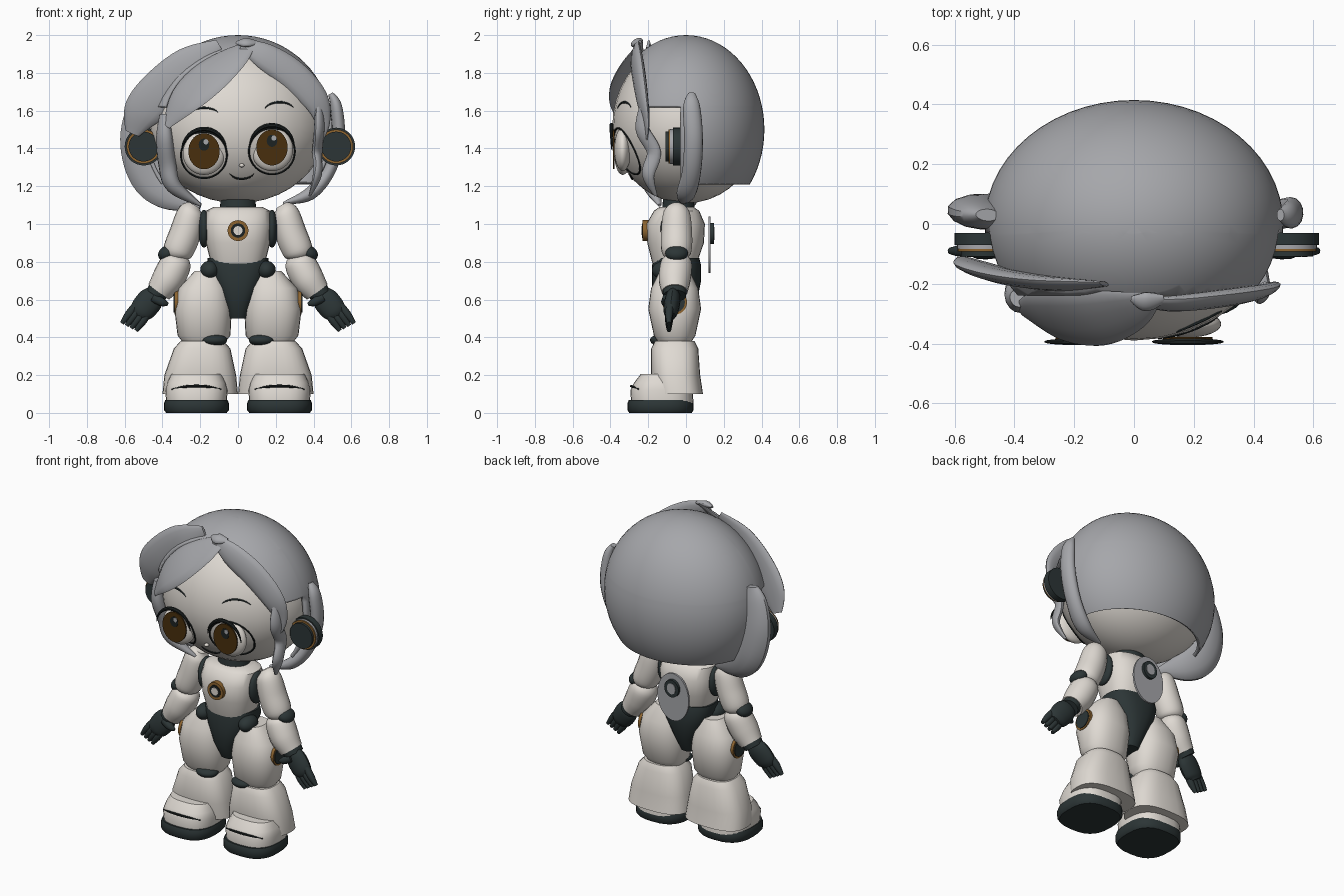
import bpy, bmesh
from math import sin, cos, pi, radians, copysign, sqrt
from mathutils import Vector, Matrix

if "Cube" in bpy.data.objects:
    bpy.data.objects.remove(bpy.data.objects["Cube"])


def material(name, r, g, b):
    m = bpy.data.materials.new(name)
    m.use_nodes = True
    m.diffuse_color = (r, g, b, 1)
    m.node_tree.nodes["Principled BSDF"].inputs["Base Color"].default_value = (r, g, b, 1)
    return m


shell = material("warm white shell", .74, .7, .65)
grey = material("grey hair", .38, .385, .405)
dark = material("dark slate", .025, .036, .037)
gold = material("bronze", .27, .13, .03)
amber = material("dark amber iris", .065, .028, .004)
ink = material("dark ink", .012, .016, .016)
HEAD = Vector((0, 0, 1.5))


def finish(bm, name, mat, angle=40):
    bmesh.ops.recalc_face_normals(bm, faces=bm.faces)
    for f in bm.faces:
        f.smooth = True
    for e in bm.edges:
        e.smooth = e.calc_face_angle(0) < radians(angle)
    mesh = bpy.data.meshes.new(name)
    bm.to_mesh(mesh)
    bm.free()
    mesh.materials.append(mat)
    obj = bpy.data.objects.new(name, mesh)
    bpy.context.collection.objects.link(obj)
    return obj


def skin(name, mat, rings):
    bm = bmesh.new()
    rows = [[bm.verts.new(p) for p in ring] for ring in rings]
    n = len(rows[0])
    for a, b in zip(rows, rows[1:]):
        for i in range(n):
            j = (i + 1) % n
            bm.faces.new((a[i], a[j], b[j], b[i]))
    bm.faces.new(rows[0])
    bm.faces.new(rows[-1])
    return finish(bm, name, mat)


def loft(name, mat, sections, n=28, power=.8):
    """Stack of rounded sections: z, centre x, centre y, radius x, radius y."""
    def soft(v):
        return copysign(abs(v) ** power, v)
    return skin(name, mat, [[(cx + rx * soft(cos(2 * pi * i / n)), cy + ry * soft(sin(2 * pi * i / n)), z)
                             for i in range(n)] for z, cx, cy, rx, ry in sections])


def spline(path, steps):
    out, last = [], len(path) - 1
    for i in range(last):
        quad = [path[max(0, min(last, i + k))] for k in (-1, 0, 1, 2)]
        for s in range(steps):
            t = s / steps
            out.append([b + .5 * t * (c - a + t * (2 * a - 5 * b + 4 * c - d + t * (3 * (b - c) + d - a)))
                        for a, b, c, d in zip(*quad)])
    return out + [list(path[-1])]


def sweep(name, mat, path, flat=1, centre=HEAD, n=14, steps=6):
    """Tapered tube along x, y, z, half width; flat scales its thickness."""
    pts = spline(path, steps)
    rings = []
    for i, p in enumerate(pts):
        pos = Vector(p[:3])
        tan = (Vector(pts[min(i + 1, len(pts) - 1)][:3]) - Vector(pts[max(i - 1, 0)][:3])).normalized()
        out = pos - Vector(centre)
        out = (out - tan * out.dot(tan)).normalized()
        side = tan.cross(out)
        w = max(p[3], .002)
        rings.append([pos + side * w * cos(2 * pi * k / n) + out * w * flat * sin(2 * pi * k / n)
                      for k in range(n)])
    return skin(name, mat, rings)


def ball(name, mat, loc, size, tilt=0):
    bm = bmesh.new()
    m = Matrix.Translation(loc) @ Matrix.Rotation(tilt, 4, 'Y') @ Matrix.Diagonal((*size, 1))
    bmesh.ops.create_uvsphere(bm, u_segments=32, v_segments=20, radius=1, matrix=m)
    return finish(bm, name, mat)


def disc(name, mat, loc, axis, rx, rz, depth):
    bm = bmesh.new()
    turn = Matrix.Rotation(pi / 2, 4, 'X' if axis == 'Y' else 'Y')
    m = Matrix.Translation(loc) @ turn @ Matrix.Diagonal((rx, rz, depth, 1))
    bmesh.ops.create_cone(bm, cap_ends=True, segments=36, radius1=1, radius2=1, depth=1, matrix=m)
    return finish(bm, name, mat)


def face_y(x, z):
    height = (z - 1.52) / (.44 if z > 1.52 else .41)
    return -.39 * sqrt(1 - (x / .47) ** 2 - height ** 2)


def arc(name, mat, x, z, rx, rz, start, end, thick, tip=1, y=None):
    """Line bent round an ellipse, lying on the face or at a fixed depth."""
    path = []
    for i in range(17):
        a = radians(start + (end - start) * i / 16)
        px, pz = x + rx * cos(a), z + rz * sin(a)
        w = thick * (tip + (1 - tip) * sin(pi * i / 16))
        path.append((px, face_y(px, pz) if y is None else y, pz, w))
    return sweep(name, mat, path, centre=(x, 0, z), n=8, steps=3)


# Head: one sphere, stretched differently above and below its middle
head = ball("head", shell, (0, 0, 0), (.47, .39, 1))
for v in head.data.vertices:
    v.co.z = 1.52 + v.co.z * (.44 if v.co.z > 0 else .41)

# Hair cap: ellipsoid opened for the face, temples and nape
bm = bmesh.new()
bmesh.ops.create_uvsphere(bm, u_segments=56, v_segments=36, radius=1,
                          matrix=Matrix.Translation(HEAD) @ Matrix.Diagonal((.5, .415, .5, 1)))
FRONT, TEMPLE, BROW, NAPE = -.24, -.03, 1.62, 1.21
for co, no in (((0, FRONT, 0), (0, 1, 0)), ((0, TEMPLE, 0), (0, 1, 0)),
               ((0, 0, BROW), (0, 0, 1)), ((0, 0, NAPE), (0, 0, 1))):
    bmesh.ops.bisect_plane(bm, geom=bm.verts[:] + bm.edges[:] + bm.faces[:], plane_co=co, plane_no=no)
gone = []
for f in bm.faces:
    c = f.calc_center_median()
    if c.z < NAPE or c.y < FRONT or (c.y < TEMPLE and c.z < BROW):
        gone.append(f)
bmesh.ops.delete(bm, geom=gone, context='FACES')
cap = finish(bm, "hair_cap", grey)
thicken = cap.modifiers.new("thickness", 'SOLIDIFY')
thicken.thickness = .02

# Hair locks
sweep("right_front_bang", grey, [(.08, -.24, 1.96, .02), (-.02, -.285, 1.88, .09), (-.16, -.315, 1.77, .13),
                                 (-.29, -.31, 1.65, .11), (-.38, -.29, 1.52, .03)], .2)
sweep("right_outer_bang", grey, [(-.1, -.2, 1.95, .03), (-.26, -.2, 1.85, .09), (-.41, -.18, 1.71, .11),
                                 (-.51, -.15, 1.59, .1), (-.56, -.12, 1.48, .04)], .25, (-.35, 1, 1.6))
sweep("left_bang", grey, [(.02, -.26, 1.95, .03), (.14, -.265, 1.89, .07), (.29, -.25, 1.79, .08),
                          (.41, -.23, 1.66, .07), (.45, -.21, 1.54, .04), (.44, -.21, 1.44, .01)],
      .35, (.1, 1, 1.6))
sweep("parting_tuft", grey, [(-.01, -.25, 1.96, .01), (.04, -.26, 1.96, .035), (.1, -.25, 1.96, .015)], .6)
sweep("left_temple_lock", grey, [(.43, -.22, 1.62, .03), (.43, -.23, 1.5, .04), (.42, -.17, 1.38, .04),
                                 (.42, -.2, 1.26, .035), (.38, -.16, 1.15, .01)], .6)
sweep("right_temple_lock", grey, [(-.39, -.25, 1.58, .03), (-.39, -.25, 1.46, .05), (-.375, -.2, 1.32, .055),
                                  (-.34, -.18, 1.2, .05), (-.2, -.14, 1.1, .01)], .8)
sweep("left_side_lock", grey, [(.49, .03, 1.69, .02), (.52, .03, 1.62, .045), (.53, .04, 1.45, .05),
                               (.48, .03, 1.28, .05), (.38, 0, 1.16, .05), (.24, -.02, 1.11, .01)], .7)
sweep("right_side_lock", grey, [(-.49, .03, 1.69, .02), (-.505, .03, 1.6, .045), (-.51, .04, 1.43, .058),
                                (-.46, .04, 1.26, .058), (-.36, .02, 1.16, .045), (-.2, -.02, 1.09, .01)], 2)

# Small face features
ball("nose", shell, (.02, -.345, 1.31), (.014, .014, .01))
arc("mouth", ink, .02, 1.285, .07, .046, 205, 335, .006, .3)
arc("left_brow", dark, .22, 1.59, .085, .055, 30, 155, .006, .3)
arc("right_brow", dark, -.18, 1.57, .085, .045, 30, 155, .006, .3)

# Neck, torso, chest light, pelvis and back plate
loft("neck", dark, [(1.04, 0, -.04, .1, .09), (1.15, 0, -.04, .09, .08)], power=1)
loft("torso", shell, [(.73, 0, -.06, .12, .1), (.8, 0, -.06, .145, .12), (.9, 0, -.055, .17, .15),
                      (1, 0, -.055, .18, .155), (1.07, 0, -.05, .17, .12), (1.09, 0, -.05, .13, .09)])
disc("chest_light_rim", gold, (0, -.21, .965), 'Y', .055, .055, .04)
disc("chest_light_band", ink, (0, -.23, .965), 'Y', .038, .038, .006)
disc("chest_light_lens", shell, (0, -.232, .965), 'Y', .024, .024, .008)
loft("pelvis", dark, [(.5, 0, -.06, .05, .07), (.6, 0, -.06, .085, .12), (.7, 0, -.05, .14, .13),
                      (.78, 0, -.05, .165, .13), (.82, 0, -.05, .16, .12)])
disc("back_plate", grey, (0, .125, .89), 'Y', .11, .15, .012)
disc("back_hub", dark, (0, .138, .95), 'Y', .05, .055, .02)
disc("back_hub_centre", grey, (0, .147, .95), 'Y', .03, .034, .008)

for s, label in ((1, "left_"), (-1, "right_")):
    # Eye: bulging white, iris, pupil, highlight, lash and outline
    ex, ez = s * .18, 1.395 + s * .01
    ball(label + "eye_white", shell, (ex, -.335, ez - .01), (.112, .045, .115))
    disc(label + "iris", amber, (ex, -.382, ez), 'Y', .083, .095, .008)
    disc(label + "pupil", ink, (ex, -.386, ez + .035), 'Y', .028, .032, .004)
    disc(label + "eye_highlight", grey, (ex + .01, -.389, ez + .05), 'Y', .013, .014, .003)
    arc(label + "lash", ink, ex, ez, .118, .118, 5, 175, .012, .2, -.394)
    arc(label + "eye_outline", ink, ex, ez - .02, .122, .122, 0, 360, .005)

    # Ear piece: stacked discs that face the front
    for part, mat, y, r, depth in (("back", dark, -.05, .1, .04), ("spacer", grey, -.077, .092, .014),
                                   ("ring", gold, -.088, .09, .008), ("front", dark, -.1, .079, .016)):
        disc(label + "ear_" + part, mat, (.01 + s * .51, y, 1.41), 'Y', r, r, depth)

    # Arm
    ball(label + "shoulder_joint", dark, (s * .18, -.06, .975), (.032, .075, .1))
    hub = (s * .3, .6, .8)
    sweep(label + "upper_arm", shell, [(s * .23, -.05, 1.1, .03), (s * .25, -.05, 1.06, .07),
          (s * .28, -.05, .95, .083), (s * .32, -.05, .85, .078), (s * .33, -.05, .81, .04)], centre=hub, n=18)
    ball(label + "elbow", dark, (s * .375, -.05, .845), (.05, .06, .04), s * .5)
    sweep(label + "forearm", shell, [(s * .31, -.05, .84, .04), (s * .325, -.05, .8, .08),
          (s * .37, -.06, .71, .085), (s * .42, -.06, .64, .068)], centre=hub, n=18)
    sweep(label + "cuff", dark, [(s * .415, -.06, .655, .06), (s * .44, -.06, .62, .055)], 1.1, hub)
    sweep(label + "palm", dark, [(s * .42, -.06, .64, .04), (s * .46, -.07, .6, .068),
          (s * .51, -.08, .54, .065), (s * .53, -.08, .51, .04)], .6, hub)
    for k in range(4):
        sweep(label + "finger_" + str(k + 1), dark,
              [(s * (.475 + .022 * k), -.085, .53 + .013 * k, .02), (s * (.505 + .024 * k), -.09, .485 + .013 * k, .021),
               (s * (.54 + .025 * k), -.09, .435 + .013 * k, .011)], centre=hub, n=10)
    sweep(label + "thumb", dark, [(s * .45, -.1, .61, .025), (s * .4, -.11, .585, .022),
          (s * .37, -.11, .575, .008)], centre=hub, n=10)

    # Leg
    ball(label + "hip_joint", dark, (s * .15, -.11, .755), (.05, .07, .05))
    loft(label + "thigh", shell, [(.37, s * .18, -.06, .11, .085), (.41, s * .18, -.06, .14, .11),
         (.55, s * .185, -.06, .152, .14), (.66, s * .18, -.06, .135, .125), (.75, s * .16, -.06, .07, .08)], power=.85)
    disc(label + "thigh_rim", gold, (s * .327, -.06, .585), 'X', .065, .065, .018)
    disc(label + "thigh_hub", dark, (s * .335, -.06, .585), 'X', .054, .054, .012)
    ball(label + "knee", dark, (s * .125, -.13, .385), (.068, .06, .032))
    loft(label + "shin", shell, [(.1, s * .2, -.04, .2, .13), (.2, s * .2, -.055, .19, .13),
         (.34, s * .19, -.06, .15, .125), (.38, s * .19, -.06, .115, .105)], power=.75)

    # Shoe
    fx = s * .22
    loft(label + "shoe_upper", shell, [(.05, fx, -.125, .16, .165), (.12, fx, -.13, .165, .165),
         (.16, fx, -.125, .155, .15), (.205, fx, -.12, .135, .12)], power=.75)
    loft(label + "shoe_sole", dark, [(0, fx, -.135, .16, .165), (.015, fx, -.135, .172, .175),
         (.05, fx, -.135, .172, .175), (.068, fx, -.135, .165, .168)], power=.75)
    sweep(label + "shoe_stripe", ink, [(fx - .13, -.25, .125, .004), (fx - .05, -.285, .14, .007),
          (fx + .05, -.285, .14, .007), (fx + .13, -.25, .125, .004)], centre=(fx, 0, .1), n=8)
